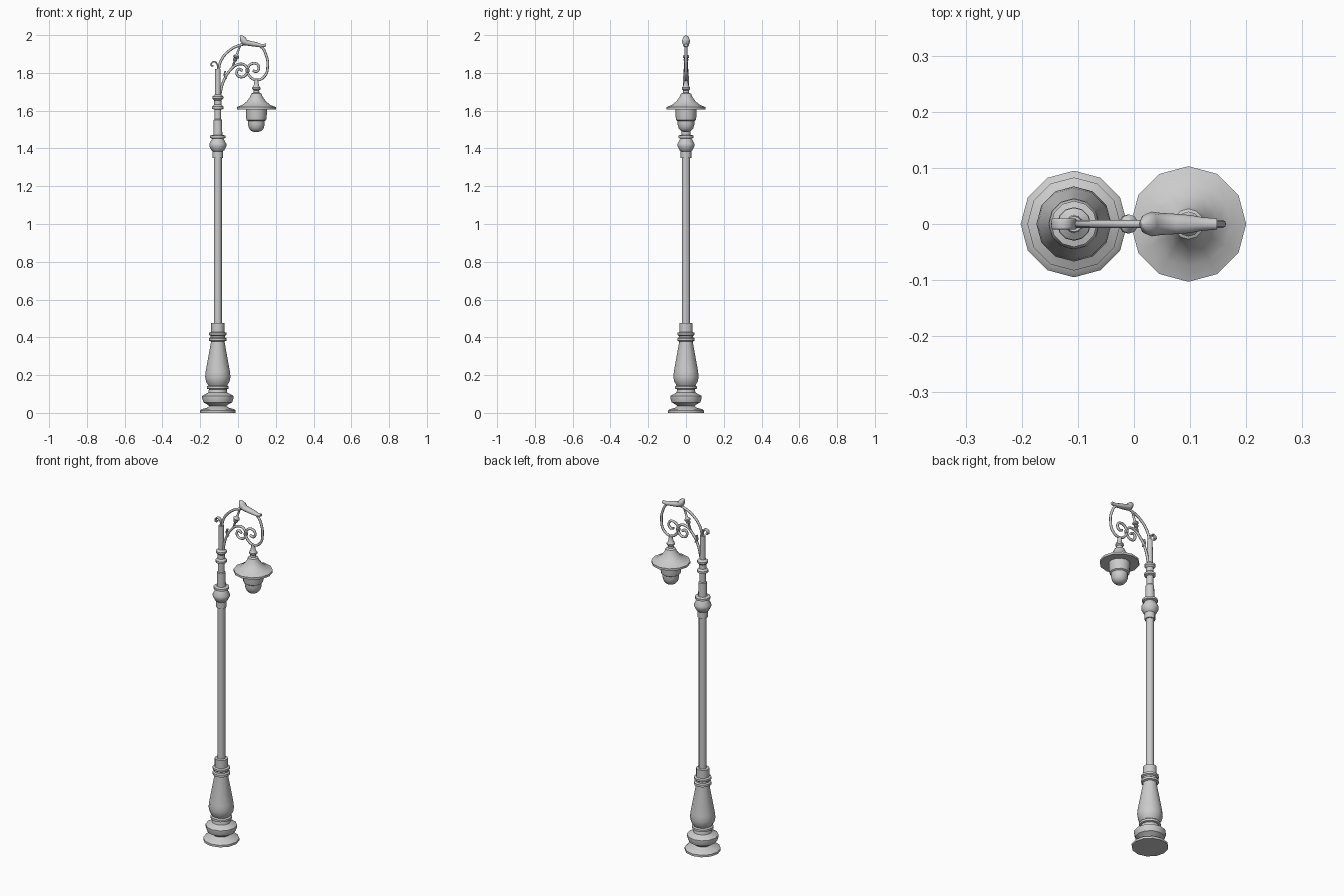
import bpy, bmesh, math
from mathutils import Vector

PX, LX = -0.107, 0.097      # post axis and lamp axis


def finish(name, bm, angle=35):
    bmesh.ops.remove_doubles(bm, verts=bm.verts, dist=1e-5)
    bmesh.ops.recalc_face_normals(bm, faces=bm.faces)
    me = bpy.data.meshes.new(name)
    bm.to_mesh(me)
    bm.free()
    ob = bpy.data.objects.new(name, me)
    bpy.context.collection.objects.link(ob)
    smooth(ob, angle)
    return ob


def smooth(ob, angle=35):
    bpy.ops.object.select_all(action='DESELECT')
    ob.select_set(True)
    bpy.context.view_layer.objects.active = ob
    bpy.ops.object.shade_smooth_by_angle(angle=math.radians(angle))


def skin(name, rings, angle=35):
    """Join rings of points into a closed skin with capped ends."""
    bm = bmesh.new()
    vs = [[bm.verts.new(p) for p in r] for r in rings]
    n = len(vs[0])
    for a, b in zip(vs, vs[1:]):
        for i in range(n):
            j = (i + 1) % n
            bm.faces.new((a[i], a[j], b[j], b[i]))
    bm.faces.new(vs[0])
    bm.faces.new(vs[-1])
    return finish(name, bm, angle)


def lathe(name, x, profile, n=12):
    ang = [2 * math.pi * i / n for i in range(n)]
    return skin(name, [[(x + r * math.cos(a), r * math.sin(a), z) for a in ang]
                       for r, z in profile])


def wire(name, pts, depth, width=0.0):
    """Smooth tube (or ribbon, when width > 0) through x, z points."""
    cu = bpy.data.curves.new(name, 'CURVE')
    cu.dimensions = '3D'
    cu.twist_mode = 'Z_UP'
    cu.fill_mode = 'FULL'
    cu.bevel_depth, cu.bevel_resolution = depth, 2
    cu.extrude, cu.resolution_u = width, 5
    cu.use_fill_caps = True
    sp = cu.splines.new('BEZIER')
    sp.bezier_points.add(len(pts) - 1)
    for bp, (x, z) in zip(sp.bezier_points, pts):
        bp.co = (x, z, 0)
        bp.handle_left_type = bp.handle_right_type = 'AUTO'
    ob = bpy.data.objects.new(name, cu)
    ob.rotation_euler.x = math.pi / 2
    bpy.context.collection.objects.link(ob)
    bpy.ops.object.select_all(action='DESELECT')
    ob.select_set(True)
    bpy.context.view_layer.objects.active = ob
    bpy.ops.object.convert(target='MESH')
    smooth(bpy.context.object, 50)


# Turned base
lathe("base", PX, [(.095, 0), (.095, .012), (.086, .02), (.06, .026), (.045, .036),
                   (.058, .046), (.076, .056), (.083, .078), (.083, .09), (.068, .098),
                   (.05, .108), (.047, .125), (.057, .128), (.057, .14), (.05, .146),
                   (.062, .165), (.067, .19), (.064, .22), (.036, .375), (.036, .378),
                   (.046, .382), (.046, .395), (.038, .4), (.038, .408), (.046, .413),
                   (.046, .424), (.035, .428), (.035, .475), (.021, .476)])
# Shaft
lathe("shaft", PX, [(.021, .46), (.021, 1.37)])
# Upper collar with bulb and rings
lathe("collar", PX, [(.02, 1.35), (.028, 1.35), (.028, 1.385), (.034, 1.39),
                     (.045, 1.412), (.045, 1.425), (.03, 1.452), (.041, 1.456),
                     (.041, 1.468), (.024, 1.472), (.022, 1.55), (.018, 1.555)])
# Top post
lathe("top_post", PX, [(.018, 1.54), (.018, 1.605), (.03, 1.61), (.03, 1.622),
                       (.02, 1.632), (.019, 1.655), (.029, 1.665), (.029, 1.675),
                       (.016, 1.685), (.014, 1.82)])

# Lamp shade with hanger
lathe("lamp_shade", LX, [(.009, 1.765), (.012, 1.745), (.015, 1.73), (.022, 1.722),
                         (.022, 1.714), (.015, 1.708), (.016, 1.695), (.027, 1.69),
                         (.034, 1.672), (.052, 1.648), (.075, 1.63), (.103, 1.619),
                         (.103, 1.607), (.05, 1.607)])
# Lantern bowl
lathe("lantern_bowl", LX, [(.056, 1.61), (.055, 1.57), (.052, 1.55), (.044, 1.545),
                           (.044, 1.525), (.038, 1.505), (.026, 1.492), (.01, 1.487)])

# Main arm ending in a scroll above the lamp
wire("arm", [(-.106, 1.8), (-.09, 1.865), (-.047, 1.917), (.005, 1.945), (.06, 1.953),
             (.12, 1.94), (.15, 1.89), (.157, 1.84), (.143, 1.785), (.1, 1.762),
             (.062, 1.782), (.05, 1.82), (.077, 1.85), (.108, 1.838), (.1, 1.808),
             (.078, 1.812)], .007)
# Lower brace ending in a scroll
wire("brace", [(-.098, 1.67), (-.077, 1.755), (-.045, 1.81), (0, 1.845), (.037, 1.84),
               (.049, 1.805), (.022, 1.778), (-.006, 1.793), (.004, 1.82),
               (.024, 1.81)], .007)
# Flat curl on the post top and small leaf on the brace
wire("post_curl", [(-.106, 1.81), (-.11, 1.845), (-.124, 1.859), (-.14, 1.852),
                   (-.141, 1.838), (-.131, 1.838)], .004, .006)
wire("brace_leaf", [(-.068, 1.81), (-.072, 1.785), (-.06, 1.768)], .004, .003)

# Tilted strut with beads between arm and brace
strut = lathe("strut", 0, [(.006, -.065), (.006, -.025), (.012, -.02), (.012, -.012),
                           (.008, -.009), (.017, -.003), (.017, .004), (.008, .012),
                           (.006, .015), (.006, .065)], 10)
strut.location = (-.01, 0, 1.885)
strut.rotation_euler = Vector((.04, 0, .115)).to_track_quat('Z', 'Y').to_euler()
# Clasp joining the scrolls
lathe("scroll_clasp", .05, [(.004, 1.8), (.011, 1.806), (.011, 1.82), (.004, 1.826)], 8)

# Perched bird: x, z, half width, half height of each section
bird = [(.011, 1.996, .004, .004), (.019, 1.983, .017, .015), (.032, 1.969, .022, .019),
        (.046, 1.96, .02, .016), (.075, 1.954, .018, .014), (.1, 1.95, .016, .013),
        (.122, 1.944, .012, .01), (.148, 1.947, .01, .008)]
skin("bird", [[(x + .5 * h * math.sin(a) * (x < .04), w * math.cos(a), z + h * math.sin(a))
               for a in [2 * math.pi * i / 10 for i in range(10)]]
              for x, z, w, h in bird], 50)
